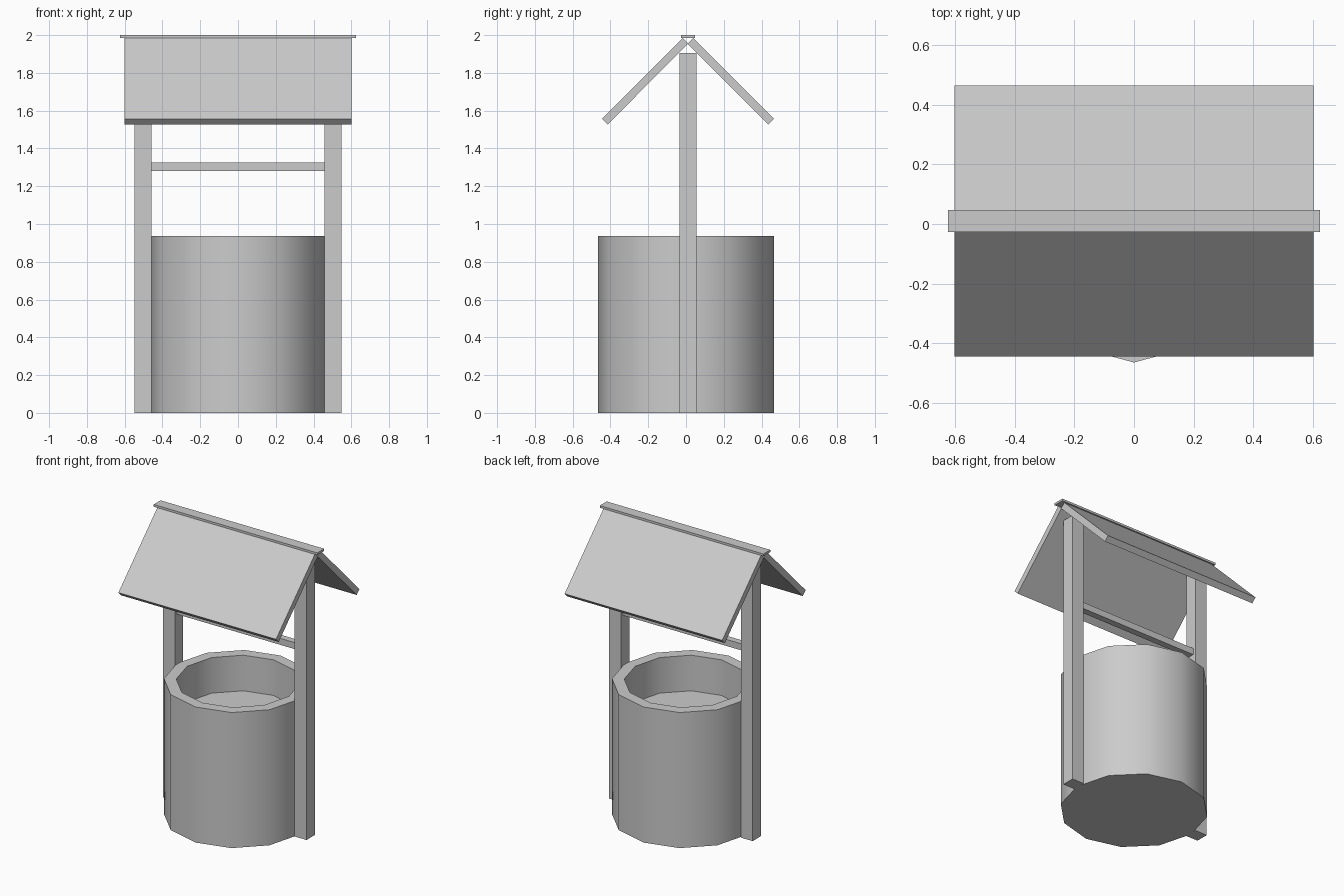
import bpy, bmesh
from math import radians, cos, sin, tau

if "Cube" in bpy.data.objects:
    bpy.data.objects.remove(bpy.data.objects["Cube"])

CY = 0.01  # the timber frame and roof sit slightly behind the well centre


def add_object(name, bm):
    bmesh.ops.recalc_face_normals(bm, faces=bm.faces)
    mesh = bpy.data.meshes.new(name)
    bm.to_mesh(mesh)
    bm.free()
    ob = bpy.data.objects.new(name, mesh)
    bpy.context.collection.objects.link(ob)
    return ob


def box(name, x0, x1, y0, y1, z0, z1):
    return prism(name, [(y0, z0), (y1, z0), (y1, z1), (y0, z1)], x0, x1)


def prism(name, profile, x0, x1):
    """Extrude a (y, z) profile along x."""
    bm = bmesh.new()
    face = bm.faces.new([bm.verts.new((x0, y, z)) for y, z in profile])
    ext = bmesh.ops.extrude_face_region(bm, geom=[face])
    verts = [g for g in ext["geom"] if isinstance(g, bmesh.types.BMVert)]
    bmesh.ops.translate(bm, verts=verts, vec=(x1 - x0, 0, 0))
    return add_object(name, bm)


def lathe(name, profile, sides):
    """Rings of (radius, z) joined by quads, closed at both ends."""
    bm = bmesh.new()
    rings = [[bm.verts.new((r * cos(tau * i / sides), r * sin(tau * i / sides), z))
              for i in range(sides)] for r, z in profile]
    for a, b in zip(rings, rings[1:]):
        for i in range(sides):
            j = (i + 1) % sides
            bm.faces.new((a[i], a[j], b[j], b[i]))
    bm.faces.new(rings[0])
    bm.faces.new(rings[-1])
    return add_object(name, bm)


# Twelve-sided well wall with a recessed floor
well = lathe("well_wall", [(0.465, 0), (0.465, 0.936), (0.388, 0.936), (0.388, 0.69)], 12)
bpy.context.view_layer.objects.active = well
well.select_set(True)
bpy.ops.object.shade_smooth_by_angle(angle=radians(40))

# Posts
for side, s in (("left", -1), ("right", 1)):
    xs = sorted((s * 0.457, s * 0.548))
    box(side + "_post", *xs, CY - 0.045, CY + 0.045, 0, 1.905)

# Crossbar between the posts
box("crossbar", -0.458, 0.458, CY - 0.0225, CY + 0.0225, 1.281, 1.326)

# Sloping roof boards
slope = [(0.455, 1.557), (0.425, 1.527), (-0.002, 1.955), (0.028, 1.985)]
for side, s in (("front", -1), ("back", 1)):
    prism(side + "_roof_board", [(CY + s * y, z) for y, z in slope], -0.602, 0.602)

# Ridge cap
box("ridge_cap", -0.625, 0.625, CY - 0.0375, CY + 0.0375, 1.985, 2.0)
